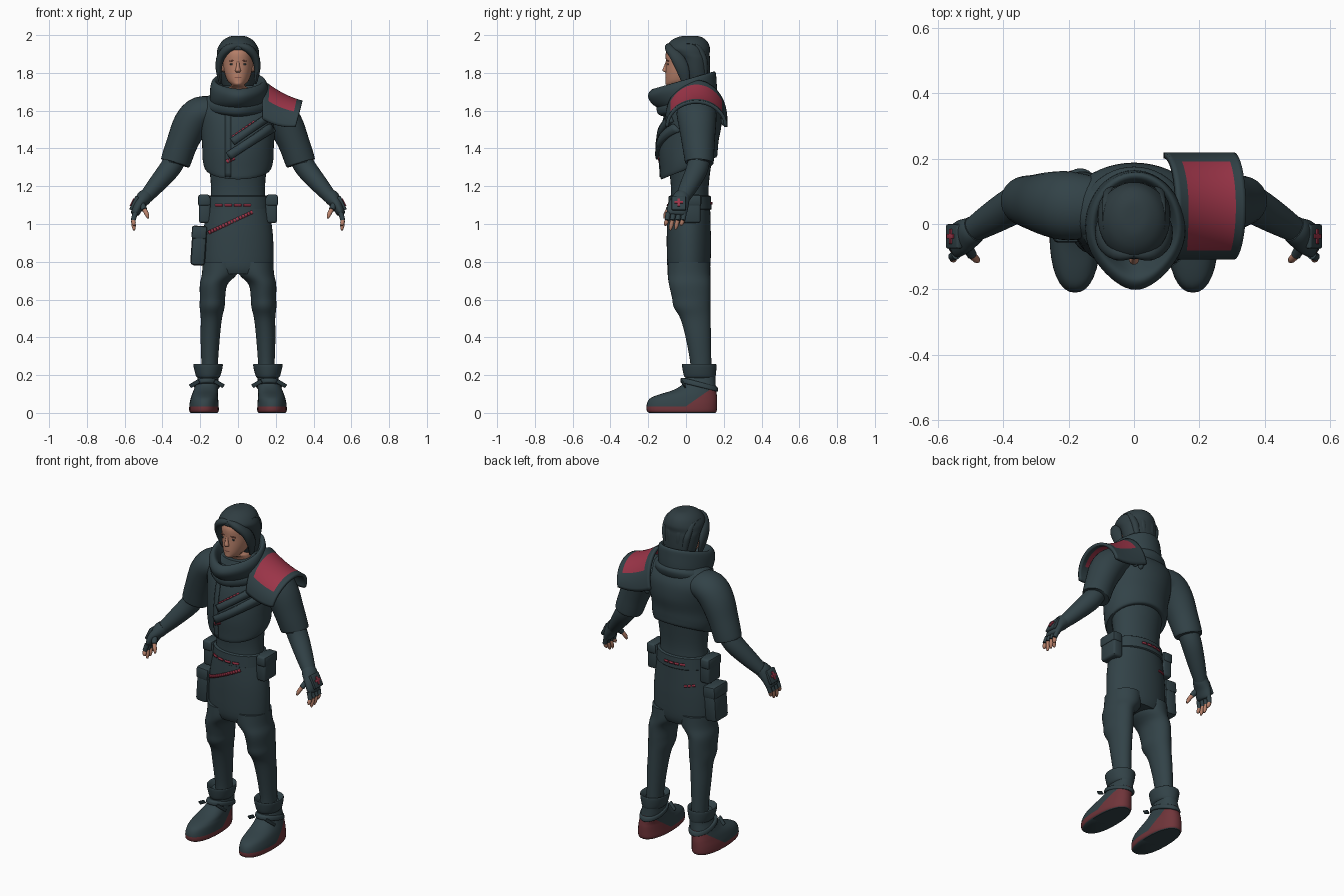
import bpy, bmesh, math
from mathutils import Vector, Matrix
from mathutils.bvhtree import BVHTree

cube = bpy.data.objects.get("Cube")
if cube:
    bpy.data.objects.remove(cube, do_unlink=True)


def material(name, rgb):
    m = bpy.data.materials.new(name)
    m.use_nodes = True
    m.diffuse_color = (*rgb, 1)
    m.node_tree.nodes["Principled BSDF"].inputs["Base Color"].default_value = (*rgb, 1)
    return m


CLOTH = material("dark_teal_cloth", (0.032, 0.055, 0.064))
HAIR = material("dark_hair", (0.029, 0.047, 0.054))
RED = material("crimson", (0.33, 0.035, 0.065))
SOLE = material("sole_red", (0.16, 0.035, 0.042))
SKIN = material("skin", (0.48, 0.22, 0.145))
LIP = material("lips_and_brows", (0.24, 0.09, 0.065))


def finish(name, bm, mats, angle=45):
    bmesh.ops.recalc_face_normals(bm, faces=bm.faces)
    me = bpy.data.meshes.new(name)
    for f in bm.faces:
        f.smooth = True
    bm.to_mesh(me)
    bm.free()
    for m in mats:
        me.materials.append(m)
    me.set_sharp_from_angle(angle=math.radians(angle))
    ob = bpy.data.objects.new(name, me)
    bpy.context.collection.objects.link(ob)
    return ob


def spline(rows, steps):
    """Smoothly interpolate rows of numbers."""
    out = []
    for i in range(len(rows) - 1):
        a, b, c, d = (rows[max(0, min(len(rows) - 1, i + k))] for k in (-1, 0, 1, 2))
        for j in range(steps):
            t = j / steps
            out.append([q + t / 2 * (r - p + t * (2 * p - 5 * q + 4 * r - s + t * (3 * (q - r) + s - p)))
                        for p, q, r, s in zip(a, b, c, d)])
    return out + [list(rows[-1])]


def loft(name, rings, mat, n=32, steps=4, power=1.0, point=0.0, path=False, paint=None):
    """Rings are x, y, z, width radius, depth radius, tilt; path turns them along the route."""
    rows = spline([tuple(r) + (0,) * (6 - len(r)) for r in rings], steps)
    bm = bmesh.new()
    loops = []
    for i, (x, y, z, a, b, tilt) in enumerate(rows):
        u, v = Vector((1, 0, 0)), Vector((0, 1, tilt))
        if path:
            t = Vector(rows[min(i + 1, len(rows) - 1)][:3]) - Vector(rows[max(i - 1, 0)][:3])
            t.normalize()
            v = (Vector((0, 1, 0)) - t * t.y).normalized()
            u = v.cross(t)
        loop = []
        for k in range(n):
            c, s = math.cos(math.tau * k / n), math.sin(math.tau * k / n)
            c, s = math.copysign(abs(c) ** power, c), math.copysign(abs(s) ** power, s)
            c *= 1 - point * max(0, -s) ** 2
            loop.append(bm.verts.new(Vector((x, y, z)) + u * (a * c) + v * (b * s)))
        loops.append(loop)
    for p, q in zip(loops, loops[1:]):
        for k in range(n):
            bm.faces.new((p[k], p[(k + 1) % n], q[(k + 1) % n], q[k]))
    bm.faces.new(loops[0])
    bm.faces.new(loops[-1])
    if paint:
        paint(bm)
    return finish(name, bm, mat if isinstance(mat, list) else [mat])


def box(name, at, size, mat, rot=(0, 0, 0), bevel=0.012):
    bm = bmesh.new()
    bmesh.ops.create_cube(bm, size=1)
    bmesh.ops.scale(bm, vec=size, verts=bm.verts)
    if bevel:
        bmesh.ops.bevel(bm, geom=bm.edges[:], offset=bevel, segments=2, affect='EDGES', profile=0.5)
    ob = finish(name, bm, [mat])
    ob.location, ob.rotation_euler = at, rot
    return ob


def ball(name, at, size, mat):
    bm = bmesh.new()
    bmesh.ops.create_uvsphere(bm, u_segments=16, v_segments=10, radius=1)
    bmesh.ops.transform(bm, matrix=Matrix.Translation(at) @ Matrix.Diagonal((*size, 1)), verts=bm.verts)
    return finish(name, bm, [mat])


def thicken(ob, amount):
    mod = ob.modifiers.new("thickness", 'SOLIDIFY')
    mod.thickness, mod.offset = amount, 0


def ribbon(name, target, start, end, width, mat, thick=0.008, lift=0.003, side=-1):
    """Lay a band on the front (-1) or back (1) of a part, between two x, z points."""
    me = target.data
    tree = BVHTree.FromPolygons([v.co for v in me.vertices], [p.vertices for p in me.polygons])
    a, b = Vector(start), Vector(end)
    d = (b - a).normalized() * width / 2
    bm = bmesh.new()
    last = None
    for i in range(17):
        p = a.lerp(b, i / 16)
        pair = []
        for q in (p + Vector((-d.y, d.x)), p - Vector((-d.y, d.x))):
            hit = tree.ray_cast(Vector((q.x, side, q.y)), Vector((0, -side, 0)))[0]
            if hit:
                pair.append(bm.verts.new(hit + Vector((0, side * lift, 0))))
        if len(pair) == 2:
            if last:
                bm.faces.new((last[0], last[1], pair[1], pair[0]))
            last = pair
    thicken(finish(name, bm, [mat]), thick)


def stitches(name, target, start, end, count, width=0.012, side=-1):
    a, b = Vector(start), Vector(end)
    for i in range(count):
        ribbon(name, target, a.lerp(b, i / count), a.lerp(b, (i + 0.75) / count), width, RED, 0.006, 0.004, side)


# Torso: jacket, undershirt, trousers, belt
jacket = loft("jacket", [(0, .015, 1.31, .14, .11, .4), (0, .015, 1.295, .172, .146, .4), (0, .015, 1.34, .187, .153, .33),
                         (0, .015, 1.42, .19, .158, .15), (0, .03, 1.52, .2, .157), (0, .04, 1.6, .21, .142),
                         (0, .04, 1.66, .18, .115), (0, .04, 1.7, .12, .1)], CLOTH, 48)
loft("undershirt", [(0, .02, 1.08, .15, .105), (0, .02, 1.2, .143, .1), (0, .02, 1.36, .16, .12)], CLOTH)
trousers = loft("trousers_seat", [(0, .015, .735, .172, .1), (0, .015, .78, .186, .114), (0, .015, .9, .187, .117),
                                  (0, .015, 1, .178, .115), (0, .018, 1.12, .156, .109)], CLOTH, 48)
belt = loft("belt", [(0, .02, 1.075, .158, .11), (0, .02, 1.08, .164, .116), (0, .02, 1.145, .159, .112),
                     (0, .02, 1.15, .15, .105)], CLOTH, 48, 1)

# Cowl with a pointed front and open top
loft("cowl", [(0, .02, 1.6, .13, .12, .1), (0, -.005, 1.655, .148, .168, .15), (.005, -.02, 1.72, .152, .181, .25),
              (.005, -.015, 1.757, .14, .17, .28), (.005, -.012, 1.752, .12, .145, .28),
              (0, 0, 1.68, .095, .105, .2)], CLOTH, 48, point=.25)
loft("cowl_fold", [(0, .02, 1.59, .13, .12, .2), (0, .01, 1.61, .165, .155, .2), (0, .01, 1.65, .165, .165, .2),
                   (0, .01, 1.68, .13, .14, .2)], CLOTH, 48, point=.3)

# Chest bands, placket and red trims
ribbon("placket", jacket, (-.052, 1.6), (-.052, 1.25), .03, CLOTH, .008)
for lo, hi, w in (((-.03, 1.435), (.15, 1.56), .04), ((-.05, 1.36), (.178, 1.51), .045)):
    ribbon("chest_band", jacket, lo, hi, w, CLOTH, .025, .008)
stitches("chest_band_trim", jacket, (-.03, 1.462), (.09, 1.546), 7, .01)
stitches("lower_band_trim", jacket, (-.06, 1.33), (-.015, 1.352), 3, .02)
stitches("belt_trim", belt, (-.12, 1.1), (.08, 1.1), 4)
stitches("belt_back_trim", belt, (-.08, 1.11), (.06, 1.11), 4, side=1)
stitches("trouser_trim", trousers, (-.155, .955), (.08, 1.065), 16, .018)
stitches("trouser_back_trim", trousers, (-.13, .99), (-.07, .98), 3, side=1)

# Pouches and thigh bag
for s in (-1, 1):
    box("belt_pouch", (s * .176, .02, 1.075), (.062, .115, .14), CLOTH)
    box("pouch_flap", (s * .18, .02, 1.125), (.064, .123, .06), CLOTH)
box("thigh_bag", (-.208, .01, .88), (.078, .125, .2), CLOTH, (0, math.radians(4), 0), .018)
box("thigh_bag_flap", (-.205, .01, .955), (.08, .133, .07), CLOTH, (0, math.radians(4), 0))


def paint_sole(bm):
    flat, ramp = Vector((0, 0, 1)), Vector((0, -.115, .165)).normalized()
    for co, no in (((0, 0, .033), flat), ((0, 0, .035), ramp)):
        bmesh.ops.bisect_plane(bm, geom=bm.verts[:] + bm.edges[:] + bm.faces[:], plane_co=co, plane_no=no)
    bm.normal_update()
    for f in bm.faces:
        c = f.calc_center_median()
        low = c.z < .033 or (c - Vector((0, 0, .035))).dot(ramp) < 0
        f.material_index = int(low and c.z > .003)


for s in (-1, 1):
    # Legs and boots
    loft("trouser_leg", [(s * .15, .08, .2, .043, .055), (s * .15, .078, .27, .044, .056), (s * .147, .065, .4, .051, .067),
                         (s * .141, .05, .5, .056, .08), (s * .137, .032, .56, .066, .097), (s * .135, .028, .61, .067, .102),
                         (s * .129, .02, .68, .073, .11), (s * .098, .016, .735, .093, .113),
                         (s * .09, .016, .8, .097, .112)], CLOTH)
    foot = [(0, .18, -.195, .155, .07), (.012, .18, -.208, .163, .078), (.045, .18, -.208, .165, .077),
            (.075, .178, -.192, .165, .073), (.095, .176, -.15, .163, .069), (.12, .17, -.07, .16, .065),
            (.15, .164, -.02, .157, .061), (.19, .158, -.002, .155, .055), (.22, .158, -.01, .155, .064)]
    loft("boot", [(s * x, (f + b) / 2, z, w, (b - f) / 2) for z, x, f, b, w in foot], [CLOTH, SOLE],
         power=.88, paint=paint_sole)
    loft("boot_cuff", [(s * .158, .075, .185, .056, .078), (s * .158, .073, .2, .066, .085), (s * .158, .07, .252, .078, .091),
                       (s * .158, .07, .256, .07, .083), (s * .158, .07, .235, .05, .062)], CLOTH)
    loft("ankle_strap", [(s * .165, .07, .135, .06, .09, -.25), (s * .165, .07, .14, .069, .1, -.25),
                         (s * .163, .07, .16, .067, .096, -.25), (s * .162, .07, .165, .055, .08, -.25)], CLOTH)
    for k in (-1, 1):
        box("strap_end", (s * .165 + k * .065, -.015, .155), (.06, .008, .022), CLOTH, (.4, k * .5, k * .4), .003)

    # Sleeves and forearms
    loft("sleeve", [(s * .1, .05, 1.6, .07, .09), (s * .195, .055, 1.588, .088, .105), (s * .25, .06, 1.53, .092, .1),
                    (s * .295, .065, 1.43, .083, .087), (s * .325, .07, 1.345, .08, .078),
                    (s * .332, .07, 1.322, .076, .073), (s * .33, .07, 1.33, .055, .055)], CLOTH, path=True)
    loft("forearm", [(s * .315, .07, 1.37, .055, .058), (s * .36, .06, 1.295, .056, .058), (s * .43, .02, 1.21, .047, .05),
                     (s * .495, -.02, 1.135, .035, .038)], CLOTH, path=True)

    # Gloves, fingers and thumb
    loft("glove", [(s * .487, -.015, 1.15, .037, .042), (s * .5, -.025, 1.135, .04, .046),
                   (s * .525, -.04, 1.1, .031, .054), (s * .543, -.05, 1.06, .024, .053),
                   (s * .547, -.052, 1.048, .014, .042)], CLOTH, path=True)
    for i, drop in enumerate((.025, .0, .004, .025)):
        y = -.094 + i * .028
        a, b = Vector((s * .543, y, 1.06)), Vector((s * .555, y - .006, 1.02))
        c = Vector((s * .55, y - .018, .967 + drop))
        loft("finger_sleeve", [(*a, .014, .014), (*b, .013, .013)], CLOTH, 12, path=True)
        loft("finger", [(*b, .011, .011), (*b.lerp(c, .6), .011, .011), (*c, .005, .005)], SKIN, 12, path=True)
    loft("thumb_sleeve", [(s * .515, -.06, 1.115, .018, .018), (s * .495, -.095, 1.075, .015, .015)], CLOTH, 12, path=True)
    loft("thumb", [(s * .495, -.095, 1.075, .012, .012), (s * .482, -.108, 1.05, .011, .011),
                   (s * .476, -.114, 1.03, .005, .005)], SKIN, 12, path=True)
    turn = (0, s * math.radians(64), 0)
    box("hand_guard", (s * .55, -.038, 1.11), (.08, .075, .02), CLOTH, turn, .006)
    for k in (0, 1):
        box("hand_mark", (s * .561, -.038, 1.115), (.045, .014, .006), RED, (turn[0], turn[1], 0), .001)
        turn = (Matrix.Rotation(turn[1], 3, 'Y') @ Matrix.Rotation(math.pi / 2, 3, 'Z')).to_euler()
        if k == 0:
            ob = box("hand_mark_cross", (s * .561, -.038, 1.115), (.045, .014, .005), RED, turn, .001)
            turn = (0, s * math.radians(64), 0)

# Shoulder pad on the left, with a crimson panel
bm = bmesh.new()
U, V = 20, 32
grid = []
for i in range(U + 1):
    u = i / U
    row = []
    for j in range(V + 1):
        t = (j / V * 2 - 1) * math.pi / 2
        drop = 1 - math.cos(t)
        row.append(bm.verts.new((.13 + .21 * u - .035 * u * drop - .04 * drop * (1 - u) * (t > 0),
                                 .055 + .155 * math.sin(t), 1.755 - .17 * u + .06 * u * u - (.2 - .07 * u) * drop)))
    grid.append(row)
for i in range(U):
    for j in range(V):
        f = bm.faces.new((grid[i][j], grid[i + 1][j], grid[i + 1][j + 1], grid[i][j + 1]))
        f.material_index = int(3 <= i < U - 3 and 6 <= j < V - 6)
thicken(finish("shoulder_pad", bm, [CLOTH, RED]), .018)
for i in range(3):
    ball("pad_knot", (.12 + i * .04, .2, 1.545), (.018, .015, .025), CLOTH)

# Head and face
loft("head", [(0, .03, 1.64, .055, .06), (0, .02, 1.715, .055, .06), (0, -.03, 1.735, .035, .072), (0, -.02, 1.757, .055, .088),
              (0, -.008, 1.8, .071, .1), (0, 0, 1.85, .079, .106), (0, 0, 1.91, .08, .106), (0, .005, 1.96, .06, .08)], SKIN)
loft("nose", [(0, -.1, 1.86, .007, .007), (0, -.107, 1.835, .009, .01), (0, -.11, 1.812, .015, .014),
              (0, -.102, 1.802, .01, .006)], SKIN, 16)
ball("lips", (0, -.1, 1.775), (.021, .009, .008), LIP)
for s in (-1, 1):
    ball("eye", (s * .032, -.095, 1.846), (.012, .004, .005), HAIR)
    box("brow", (s * .034, -.097, 1.864), (.03, .008, .006), LIP, (0, s * .12, -s * -.25), .002)
    ball("ear", (s * .078, .0, 1.835), (.012, .018, .03), SKIN)

# Hair: cap, side locks and swept ridges
loft("hair", [(0, .065, 1.73, .08, .055), (0, .052, 1.8, .1, .075), (0, .042, 1.87, .11, .085), (0, .025, 1.9, .111, .1),
              (0, .01, 1.932, .107, .117), (0, .015, 1.97, .082, .095), (0, .02, 1.992, .045, .055),
              (0, .02, 1.996, .01, .012)], HAIR, 40)
for s in (-1, 1):
    loft("side_lock", [(s * .0, -.09, 1.945, .012, .014), (s * .05, -.088, 1.93, .022, .024), (s * .09, -.05, 1.885, .022, .034),
                       (s * .102, -.018, 1.82, .016, .034), (s * .092, .0, 1.745, .008, .02)], HAIR, 16, path=True)
for x in (-.065, -.025, .025, .065):
    h = 1.985 - 6 * x * x
    loft("hair_ridge", [(x * .5, -.085, h - .045, .012, .014), (x, -.03, h - .01, .024, .02), (x * 1.1, .05, h - .012, .025, .02),
                        (x * 1.1, .1 - 3 * x * x, h - .07, .024, .02), (x, .108 - 3 * x * x, 1.84, .022, .02),
                        (x * .8, .1, 1.75, .015, .012)], HAIR, 16)
